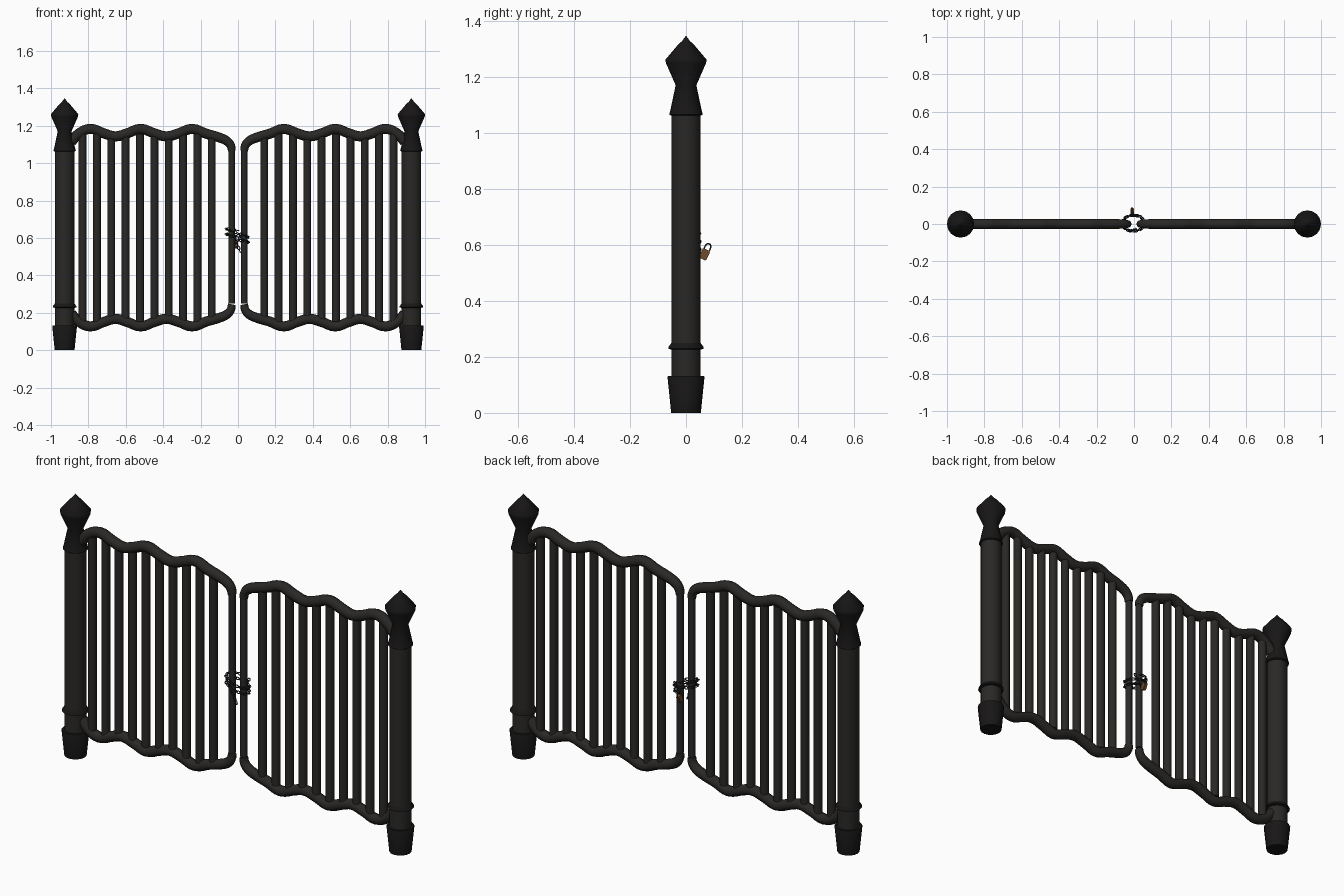
import bpy, bmesh, math
from mathutils import Vector, Matrix

if "Cube" in bpy.data.objects:
    bpy.data.objects.remove(bpy.data.objects["Cube"])

def material(name, rgb):
    m = bpy.data.materials.new(name)
    m.diffuse_color = (*rgb, 1)
    m.use_nodes = True
    m.node_tree.nodes["Principled BSDF"].inputs["Base Color"].default_value = m.diffuse_color
    return m

IRON = material("dark_iron", (0.022, 0.021, 0.019))
BLACK = material("black_iron", (0.009, 0.008, 0.008))
CHAIN = material("chain_steel", (0.02, 0.024, 0.027))
BRASS = material("old_brass", (0.16, 0.07, 0.025))

def finish(ob, mat, smooth=True):
    ob.data.materials.append(mat)
    if smooth:
        bpy.ops.object.select_all(action='DESELECT')
        ob.select_set(True)
        bpy.context.view_layer.objects.active = ob
        bpy.ops.object.shade_smooth_by_angle(angle=math.radians(46))
    return ob

def from_bmesh(name, bm, mat):
    bmesh.ops.recalc_face_normals(bm, faces=bm.faces)
    me = bpy.data.meshes.new(name)
    bm.to_mesh(me)
    bm.free()
    ob = bpy.data.objects.new(name, me)
    bpy.context.collection.objects.link(ob)
    return finish(ob, mat)

def lathe(name, profile, x, mat, sides=16):
    """Closed turned solid from (radius, z) points."""
    bm = bmesh.new()
    rings = []
    for r, z in profile:
        rings.append([bm.verts.new((x + r * math.cos(2 * math.pi * i / sides),
                                    r * math.sin(2 * math.pi * i / sides), z)) for i in range(sides)])
    for a, b in zip(rings, rings[1:]):
        for i in range(sides):
            j = (i + 1) % sides
            bm.faces.new((a[i], a[j], b[j], b[i]))
    bm.faces.new(rings[0])
    bm.faces.new(rings[-1])
    return from_bmesh(name, bm, mat)

def tube(name, pts, radius, mat, radii=None, cyclic=False, res=4, bevel=2):
    """Round tube along a smooth path, turned into a mesh."""
    cu = bpy.data.curves.new(name, 'CURVE')
    cu.dimensions = '3D'
    cu.resolution_u = res
    cu.bevel_depth = radius
    cu.bevel_resolution = bevel
    cu.use_fill_caps = True
    sp = cu.splines.new('BEZIER')
    sp.bezier_points.add(len(pts) - 1)
    for i, (bp, p) in enumerate(zip(sp.bezier_points, pts)):
        bp.co = p
        bp.handle_left_type = bp.handle_right_type = 'AUTO'
        if radii:
            bp.radius = radii[i]
    sp.use_cyclic_u = cyclic
    ob = bpy.data.objects.new(name, cu)
    bpy.context.collection.objects.link(ob)
    bpy.ops.object.select_all(action='DESELECT')
    ob.select_set(True)
    bpy.context.view_layer.objects.active = ob
    bpy.ops.object.convert(target='MESH')
    return finish(bpy.context.object, mat)

# Wavy rail path for one leaf, from the post to the turned-down inner end
RAIL = [(0.89, 1.115), (0.855, 1.155), (0.79, 1.183), (0.72, 1.16), (0.655, 1.143), (0.59, 1.16),
        (0.52, 1.183), (0.45, 1.16), (0.382, 1.143), (0.315, 1.16), (0.245, 1.183), (0.17, 1.157),
        (0.11, 1.14), (0.062, 1.12), (0.039, 1.095), (0.033, 1.065)]
RADII = [1] * 12 + [0.98, 0.92, 0.84, 0.76]
MID = 0.655

for side, s in (("left", -1), ("right", 1)):
    px = s * 0.927
    # Gate post: shaft, foot, collar and pointed finial
    lathe(side + "_post_shaft", [(0.052, 0.1), (0.052, 1.09)], px, IRON)
    lathe(side + "_post_foot", [(0.053, 0), (0.066, 0.128), (0.064, 0.132)], px, BLACK)
    lathe(side + "_post_collar", [(0.05, 0.225), (0.064, 0.23), (0.062, 0.236), (0.05, 0.253)], px, BLACK)
    lathe(side + "_post_finial", [(0.05, 1.06), (0.06, 1.066), (0.056, 1.08), (0.037, 1.17), (0.072, 1.25),
                                  (0.073, 1.262), (0.03, 1.313), (0.014, 1.328), (0.001, 1.346)], px, BLACK)
    # Wavy top rail and its flipped copy at the bottom
    for level, f in (("top", 1), ("bottom", -1)):
        tube(f"{side}_{level}_rail", [(s * x, 0, MID + f * (z - MID)) for x, z in RAIL],
             0.027, IRON, RADII)
    # Vertical bars
    for i in range(10):
        lathe(f"{side}_bar_{i + 1}", [(0.021, 0.153), (0.021, 1.157)],
              s * (0.14 + i * 0.0768), IRON, 10)
    lathe(side + "_inner_bar", [(0.017, 0.25), (0.017, 1.08)], s * 0.033, IRON, 10)

# Chain: alternating links along a path
def link_chain(name, path, pitch=0.017):
    pts = [path(i / 400) for i in range(401)]
    bm = bmesh.new()
    walked, nxt, n = 0.0, 0.0, 0
    ring, tubeseg = 10, 5
    for a, b in zip(pts, pts[1:]):
        walked += (b - a).length
        if walked < nxt:
            continue
        nxt += pitch
        t = (b - a).normalized()
        ref = Vector((0, 0, 1)) if abs(t.z) < 0.8 else Vector((0, 1, 0))
        u = t.cross(ref).normalized()
        v = t.cross(u)
        if n % 2:
            u, v = v, -u
        n += 1
        grid = []
        for i in range(ring):
            th = 2 * math.pi * i / ring
            out = t * math.cos(th) + u * math.sin(th)
            base = b + t * 0.0105 * math.cos(th) + u * 0.0065 * math.sin(th)
            row = []
            for j in range(tubeseg):
                ph = 2 * math.pi * j / tubeseg
                row.append(bm.verts.new(base + 0.0026 * (out * math.cos(ph) + v * math.sin(ph))))
            grid.append(row)
        for i in range(ring):
            for j in range(tubeseg):
                k, l = (i + 1) % ring, (j + 1) % tubeseg
                bm.faces.new((grid[i][j], grid[k][j], grid[k][l], grid[i][l]))
    return from_bmesh(name, bm, CHAIN)

def wrap(t):
    # Two sloping turns around the inner bars, starting and ending at the back
    a = math.pi / 2 + t * 4 * math.pi
    return Vector((-0.004 + 0.06 * math.cos(a), 0.004 + 0.042 * math.sin(a),
                   0.64 - 0.055 * t - 0.015 * math.cos(a)))

link_chain("chain_wrap", wrap)
link_chain("chain_front_tail", lambda t: Vector((-0.02 + 0.035 * t, -0.038 + 0.012 * t, 0.61 - 0.095 * t)))
link_chain("chain_back_tail", lambda t: Vector((0.03 - 0.045 * t, 0.046, 0.625 - 0.06 * t)))

# Padlock hanging at the back, tilted outward
tilt = Matrix.Translation((-0.01, 0.066, 0.566)) @ Matrix.Rotation(math.radians(-25), 4, 'X') \
    @ Matrix.Rotation(math.radians(90), 4, 'Z')
bm = bmesh.new()
bmesh.ops.create_cube(bm, size=1, matrix=Matrix.Diagonal((0.029, 0.018, 0.038, 1)))
bmesh.ops.bevel(bm, geom=bm.edges[:], offset=0.003, segments=2, affect='EDGES')
bm.transform(tilt)
from_bmesh("padlock_body", bm, BRASS)
shackle = [(-0.01, 0.012), (-0.01, 0.03), (-0.007, 0.038), (0, 0.041), (0.007, 0.038), (0.01, 0.03), (0.01, 0.012)]
tube("padlock_shackle", [tilt @ Vector((x, 0, z)) for x, z in shackle], 0.003, CHAIN, res=3, bevel=1)
